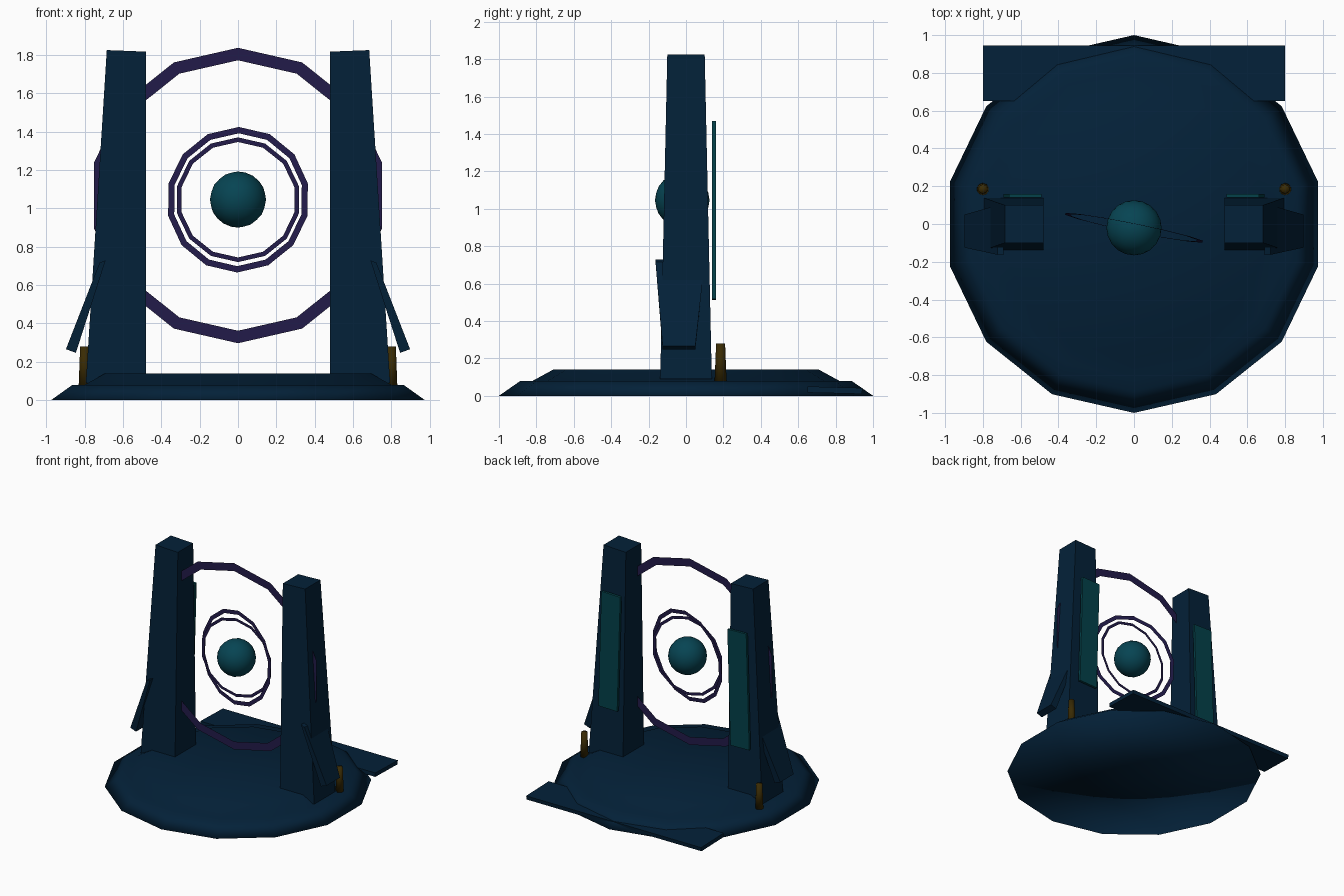
import bpy, bmesh, math
from mathutils import Matrix

if "Cube" in bpy.data.objects:
    bpy.data.objects.remove(bpy.data.objects["Cube"])


def material(name, rgb):
    m = bpy.data.materials.new(name)
    m.diffuse_color = (*rgb, 1)
    m.use_nodes = True
    m.node_tree.nodes["Principled BSDF"].inputs["Base Color"].default_value = m.diffuse_color
    return m


NAVY = material("dark navy", (0.001, 0.015, 0.040))
TEAL = material("orb teal", (0.002, 0.058, 0.086))
PANEL = material("panel teal", (0.001, 0.053, 0.068))
PURPLE = material("deep purple", (0.016, 0.011, 0.068))
GOLD = material("dark gold", (0.042, 0.024, 0.001))
SIDES = 14


def add(name, bm, mat, smooth=False):
    me = bpy.data.meshes.new(name)
    for f in bm.faces:
        f.smooth = smooth
    bm.to_mesh(me)
    bm.free()
    me.materials.append(mat)
    ob = bpy.data.objects.new(name, me)
    bpy.context.collection.objects.link(ob)
    return ob


def block(name, low, high, mat):
    """Solid between two four-cornered loops."""
    bm = bmesh.new()
    a = [bm.verts.new(p) for p in low]
    b = [bm.verts.new(p) for p in high]
    bm.faces.new(a)
    bm.faces.new(b)
    for i in range(4):
        j = (i + 1) % 4
        bm.faces.new((a[i], a[j], b[j], b[i]))
    bmesh.ops.recalc_face_normals(bm, faces=list(bm.faces))
    return add(name, bm, mat)


def loop4(s, inner, outer, y0, y1):
    """Level loop: inner and outer are (x, z) pairs, s mirrors the side."""
    (xi, zi), (xo, zo) = inner, outer
    return [(s * xi, y0, zi), (s * xo, y0, zo), (s * xo, y1, zo), (s * xi, y1, zi)]


def flat_ring(name, outer, inner, y, z, tilt=0.0, turn=0.0):
    """Flat upright ring facing the front, with one corner pointing up."""
    bm = bmesh.new()
    o, n = [[bm.verts.new((r * math.sin(math.tau * i / SIDES), 0,
                           r * math.cos(math.tau * i / SIDES)))
             for i in range(SIDES)] for r in (outer, inner)]
    for i in range(SIDES):
        j = (i + 1) % SIDES
        bm.faces.new((o[i], n[i], n[j], o[j]))
    bm.transform(Matrix.Translation((0, y, z)) @ Matrix.Rotation(turn, 4, 'Z')
                 @ Matrix.Rotation(tilt, 4, 'X'))
    return add(name, bm, PURPLE)


# Stepped platform: closed lathed solid, smooth all over
bm = bmesh.new()
profile = [(1.0, 0), (0.885, 0.08), (0.82, 0.08), (0.71, 0.14)]
rings = [[bm.verts.new((r * math.sin(math.tau * i / SIDES),
                        -r * math.cos(math.tau * i / SIDES), z))
          for i in range(SIDES)] for r, z in profile]
top, bottom = bm.verts.new((0, 0, 0.14)), bm.verts.new((0, 0, 0))
for i in range(SIDES):
    j = (i + 1) % SIDES
    for lo, hi in zip(rings, rings[1:]):
        bm.faces.new((lo[i], lo[j], hi[j], hi[i]))
    bm.faces.new((rings[-1][i], rings[-1][j], top))
    bm.faces.new((rings[0][j], rings[0][i], bottom))
add("platform", bm, NAVY, True)

# Back step, a thin slab leaning slightly backward
block("back_step",
      [(-0.8, 0.65, 0.017), (0.8, 0.65, 0.017), (0.8, 0.94, 0.01), (-0.8, 0.94, 0.01)],
      [(-0.8, 0.65, 0.05), (0.8, 0.65, 0.05), (0.8, 0.945, 0.042), (-0.8, 0.945, 0.042)],
      NAVY)

# Mirrored side parts
for s, side in ((-1, "left"), (1, "right")):
    block(side + "_tower",
          loop4(s, (0.48, 0.08), (0.793, 0.09), -0.138, 0.138),
          loop4(s, (0.48, 1.817), (0.684, 1.825), -0.10, 0.10), NAVY)
    block(side + "_fin",
          loop4(s, (0.845, 0.247), (0.897, 0.266), -0.125, 0.05),
          loop4(s, (0.69, 0.730), (0.722, 0.716), -0.163, 0.10), NAVY)
    block(side + "_back_panel",
          loop4(s, (0.518, 0.512), (0.690, 0.517), 0.14, 0.16),
          loop4(s, (0.490, 1.465), (0.662, 1.470), 0.14, 0.16), PANEL)
    bm = bmesh.new()
    bmesh.ops.create_cone(bm, cap_ends=True, segments=10, radius1=0.032,
                          radius2=0.024, depth=0.2,
                          matrix=Matrix.Translation((s * 0.8, 0.185, 0.18)))
    add(side + "_post", bm, GOLD, True)

# Rings between the towers
flat_ring("large_ring", 0.77, 0.705, -0.05, 1.067)
flat_ring("middle_ring", 0.38, 0.347, -0.02, 1.045, tilt=-0.06, turn=-0.2)
flat_ring("small_ring", 0.325, 0.301, -0.02, 1.045)

# Floating orb
bm = bmesh.new()
bmesh.ops.create_icosphere(bm, subdivisions=3, radius=0.146,
                           matrix=Matrix.Translation((0, -0.02, 1.046)))
add("orb", bm, TEAL, True)
